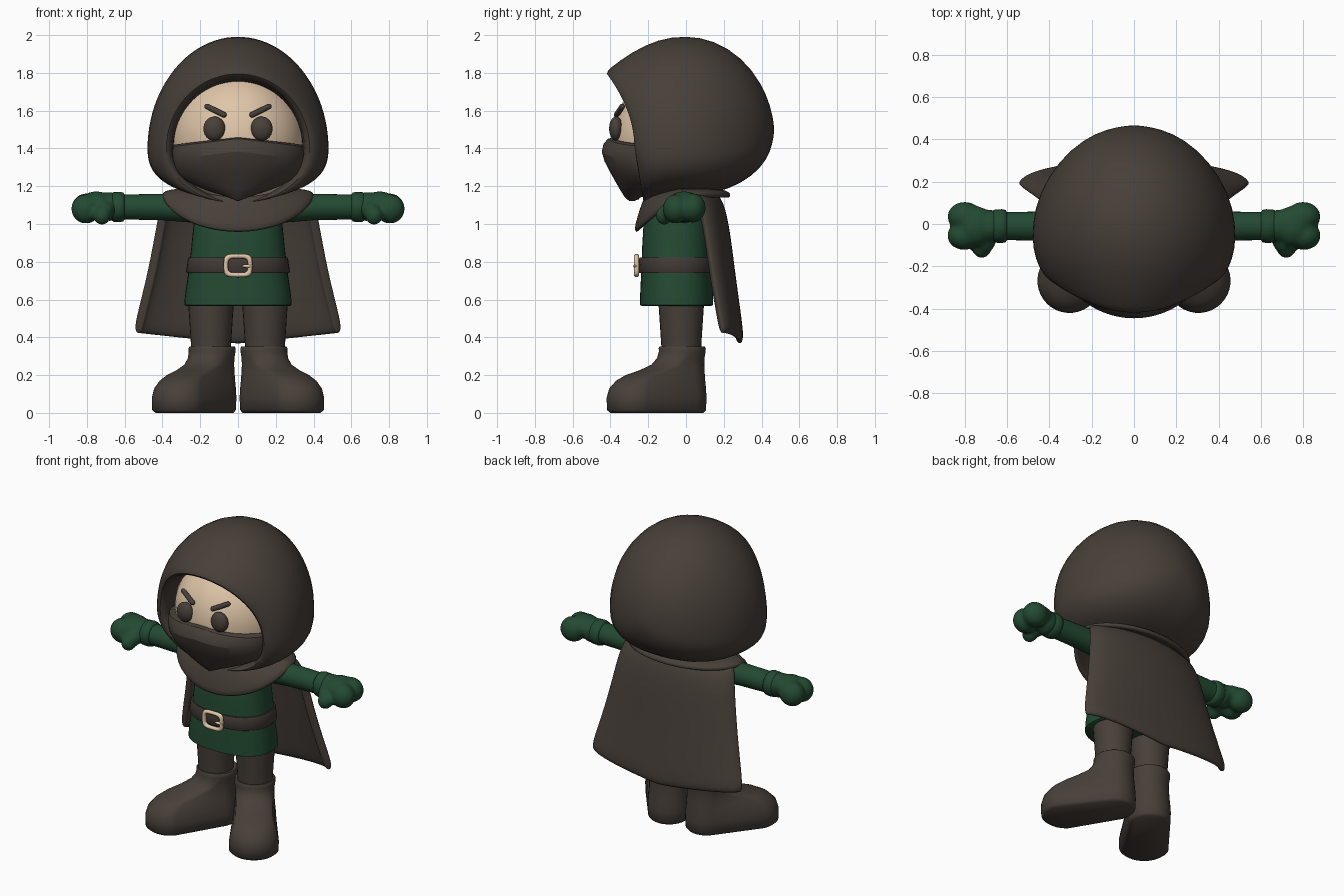
import bpy, bmesh, math
from mathutils import Vector, Matrix

if "Cube" in bpy.data.objects:
    bpy.data.objects.remove(bpy.data.objects["Cube"])


def material(name, rgb):
    m = bpy.data.materials.new(name)
    m.use_nodes = True
    col = (*rgb, 1)
    m.diffuse_color = col
    m.node_tree.nodes["Principled BSDF"].inputs["Base Color"].default_value = col
    return m


CLOTH = material("dark_brown_cloth", (0.063, 0.050, 0.041))
LEATHER = material("belt_leather", (0.052, 0.040, 0.034))
GREEN = material("forest_green", (0.017, 0.068, 0.032))
SKIN = material("pale_skin", (0.74, 0.56, 0.39))


def finish(name, bm, mat, sub=0, thick=0, mirror=False, remesh=0):
    bmesh.ops.recalc_face_normals(bm, faces=bm.faces)
    me = bpy.data.meshes.new(name)
    bm.to_mesh(me)
    bm.free()
    me.materials.append(mat)
    ob = bpy.data.objects.new(name, me)
    bpy.context.scene.collection.objects.link(ob)
    if remesh:
        r = ob.modifiers.new("blend", 'REMESH')
        r.mode, r.voxel_size, r.use_smooth_shade = 'VOXEL', remesh, True
        s = ob.modifiers.new("soften", 'SMOOTH')
        s.iterations = 5
    if thick:
        s = ob.modifiers.new("thickness", 'SOLIDIFY')
        s.thickness, s.offset = thick, 0
    if sub:
        ob.modifiers.new("smooth", 'SUBSURF').levels = sub
        ob.modifiers["smooth"].render_levels = sub
    if mirror:
        ob.modifiers.new("mirror", 'MIRROR').use_mirror_merge = False
    bpy.ops.object.select_all(action='DESELECT')
    ob.select_set(True)
    bpy.context.view_layer.objects.active = ob
    bpy.ops.object.shade_smooth_by_angle(angle=math.radians(50))
    return ob


def loft(name, rings, mat, closed=True, caps=(True, True), **kw):
    bm = bmesh.new()
    rows = [[bm.verts.new(p) for p in r] for r in rings]
    n = len(rows[0])
    for a, b in zip(rows, rows[1:]):
        for i in range(n if closed else n - 1):
            j = (i + 1) % n
            bm.faces.new((a[i], a[j], b[j], b[i]))
    for row, cap in zip((rows[0], rows[-1]), caps):
        if cap and closed:
            bm.faces.new(row)
    return finish(name, bm, mat, **kw)


def ball(bm, centre, radii):
    m = Matrix.Translation(centre) @ Matrix.Diagonal((*radii, 1))
    bmesh.ops.create_uvsphere(bm, u_segments=32, v_segments=20, radius=1, matrix=m)


def balls(name, items, mat, **kw):
    bm = bmesh.new()
    for c, r in items:
        ball(bm, c, r)
    return finish(name, bm, mat, **kw)


def power(v, e):
    return math.copysign(abs(v) ** e, v)


def angles(n):
    return [2 * math.pi * i / n for i in range(n)]


def oval(z, rx, ry, cx=0, cy=-0.05, n=40, e=0.85):
    return [(cx + rx * power(math.cos(a), e), cy + ry * power(math.sin(a), e), z)
            for a in angles(n)]


# Hood: rings from the back of the head to the leaning brim and its inner lip
def hood_ring(y, w, top, mid, bottom, lean=0, tuck=0, e=0.8):
    pts = []
    for a in angles(48):
        c, s = math.cos(a), math.sin(a)
        if c > 0:
            x, z = w * s, mid + (top - mid) * c
        else:
            x, z = w * power(s, e), mid + (bottom - mid) * abs(c) ** e
        pts.append((x, y - lean * max(c, 0) ** 2 + tuck * max(-c, 0), z))
    return pts


hood = [(.467, .02, 1.52, 1.5, 1.48), (.45, .13, 1.62, 1.48, 1.385),
        (.40, .24, 1.745, 1.46, 1.30), (.30, .355, 1.88, 1.43, 1.215),
        (.15, .45, 1.975, 1.41, 1.16), (.0, .483, 2.0, 1.40, 1.145),
        (-.12, .48, 1.98, 1.40, 1.14, .03), (-.21, .45, 1.91, 1.40, 1.13, .08, .02),
        (-.262, .41, 1.825, 1.40, 1.115, .145, .04, .9),
        (-.277, .38, 1.795, 1.40, 1.11, .15, .05, 1),
        (-.262, .35, 1.77, 1.40, 1.12, .14, .05, 1),
        (-.10, .34, 1.75, 1.40, 1.14, .05, 0, 1)]
loft("hood", [hood_ring(*h) for h in hood], CLOTH, caps=(True, False), sub=1)

# Face
balls("head", [((0, -.05, 1.45), (.355, .34, .355))], SKIN)
balls("eyes", [((.125, -.37, 1.505), (.058, .037, .064))], CLOTH, mirror=True)
brow_in, brow_out = Vector((.075, -.367, 1.578)), Vector((.163, -.338, 1.622))
balls("eyebrows", [(brow_in.lerp(brow_out, i / 8), (.016,) * 3) for i in range(9)],
      CLOTH, mirror=True, remesh=.005)


# Cloth sheets: rows run from one side to the other around a bulging middle
def sheet_row(z_mid, z_side, w, y_mid, y_side, e=1.0, n=24):
    row = []
    for i in range(n + 1):
        a = math.pi * (i / n - .5)
        c = math.cos(a)
        row.append((w * math.sin(a), y_side + (y_mid - y_side) * max(c, 0) ** e,
                    z_side + (z_mid - z_side) * (1 - abs(math.sin(a)))))
    return row


mask = [(1.455, 1.42, .33, -.36, -.17), (1.468, 1.425, .345, -.415, -.21),
        (1.39, 1.34, .35, -.465, -.21), (1.28, 1.26, .325, -.405, -.21),
        (1.18, 1.195, .225, -.35, -.22), (1.105, 1.15, .08, -.305, -.24),
        (1.13, 1.15, .06, -.25, -.2)]
loft("face_mask", [sheet_row(*m, e=1.3) for m in mask], CLOTH, closed=False, sub=1)

cape = [(1.175, 1.165, .34, .10, .0), (1.14, 1.13, .385, .17, .055),
        (1.0, 1.0, .41, .205, .09), (.75, .75, .455, .235, .125),
        (.5, .52, .515, .27, .165), (.36, .42, .535, .287, .185)]
loft("cape", [sheet_row(*c) for c in cape], CLOTH, closed=False, thick=.048, sub=2)


# Shoulder cowl draped lower at the front
def cowl_ring(rx, ry, z, drop, cy):
    return [(rx * math.sin(a), cy - ry * math.cos(a),
             z - drop * max(math.cos(a), 0) ** 1.2) for a in angles(48)]


loft("cowl", [cowl_ring(.22, .15, 1.17, .0, -.03), cowl_ring(.31, .19, 1.175, .06, -.03),
              cowl_ring(.385, .225, 1.165, .14, -.02), cowl_ring(.395, .25, 1.145, .19, -.015)],
     CLOTH, caps=(False, False), thick=.03, sub=1)

# Tunic and belt
tunic = [(.565, .272, .182), (.572, .284, .194), (.62, .281, .193), (.75, .262, .187),
         (.88, .247, .182), (1.0, .235, .175), (1.1, .225, .15), (1.17, .15, .1)]
loft("tunic", [oval(*t) for t in tunic], GREEN)
belt = [(.74, .25, .17), (.74, .27, .198), (.748, .275, .203),
        (.815, .265, .199), (.823, .26, .194), (.823, .24, .17)]
loft("belt", [oval(*b) for b in belt], LEATHER, caps=(False, False))

# Buckle: rounded square frame with a round section, plus a prong
frame = []
for a in angles(32):
    u, v = power(math.cos(a), .5), power(math.sin(a), .5)
    frame.append([((.064 + .012 * math.cos(b)) * u, -.262 - .014 * math.sin(b),
                   .78 + (.05 + .012 * math.cos(b)) * v) for b in angles(10)])
loft("buckle", frame + frame[:1], SKIN, caps=(False, False))
balls("buckle_prong", [((.05, -.268, .777), (.03, .012, .009))], SKIN)


# Arms with cuffs, and mitten hands
def arm_ring(x, r, z=1.09):
    return [(x, -.01 + r * math.cos(a), z + r * math.sin(a)) for a in angles(28)]


arm = [(.12, .085, 1.08), (.25, .077, 1.085), (.4, .07), (.6, .066)]
loft("arms", [arm_ring(*r) for r in arm], GREEN, mirror=True)
cuff = [(.6, .064), (.607, .076), (.625, .08), (.66, .078), (.68, .06)]
loft("cuffs", [arm_ring(*r) for r in cuff], GREEN, mirror=True)
hand = [((.68, -.01, 1.092), (.07, .078, .077)), ((.75, -.01, 1.105), (.09, .095, .068)),
        ((.80, .035, 1.085), (.082, .07, .078)), ((.805, -.055, 1.08), (.078, .068, .078)),
        ((.705, -.085, 1.07), (.05, .05, .05)), ((.72, -.115, 1.045), (.046, .046, .05))]
balls("hands", hand, GREEN, mirror=True, remesh=.012)

# Legs
leg = [(.33, .105), (.36, .106), (.45, .112), (.6, .122)]
loft("legs", [oval(z, r, r, .143, -.025, 28, 1) for z, r in leg], CLOTH, mirror=True)

# Boots: each level wraps a heel circle and a toe circle, turned outwards
heel, toe_dir = Vector((.137, -.02, 0)), Vector((.56, -.83, 0)).normalized()


def boot_ring(z, heel_r, reach, toe_r):
    ring = []
    side = toe_dir.cross(Vector((0, 0, 1)))
    for a in angles(36):
        d = toe_dir * math.cos(a) + side * math.sin(a)
        front = math.cos(a) > 1e-6
        p = heel + toe_dir * reach + d * toe_r if front else heel + d * heel_r
        ring.append((p.x, p.y, z))
    return ring


boot = [(.0, .112, .30, .132), (.015, .126, .30, .15), (.08, .129, .30, .152),
        (.13, .126, .295, .142), (.17, .122, .27, .127), (.20, .12, .225, .114),
        (.225, .118, .14, .112), (.255, .117, .06, .114), (.29, .118, .02, .117),
        (.325, .124, .0, .124), (.343, .125, .0, .125), (.352, .119, .0, .119),
        (.35, .1, .0, .1)]
loft("boots", [boot_ring(*b) for b in boot], CLOTH, mirror=True)
